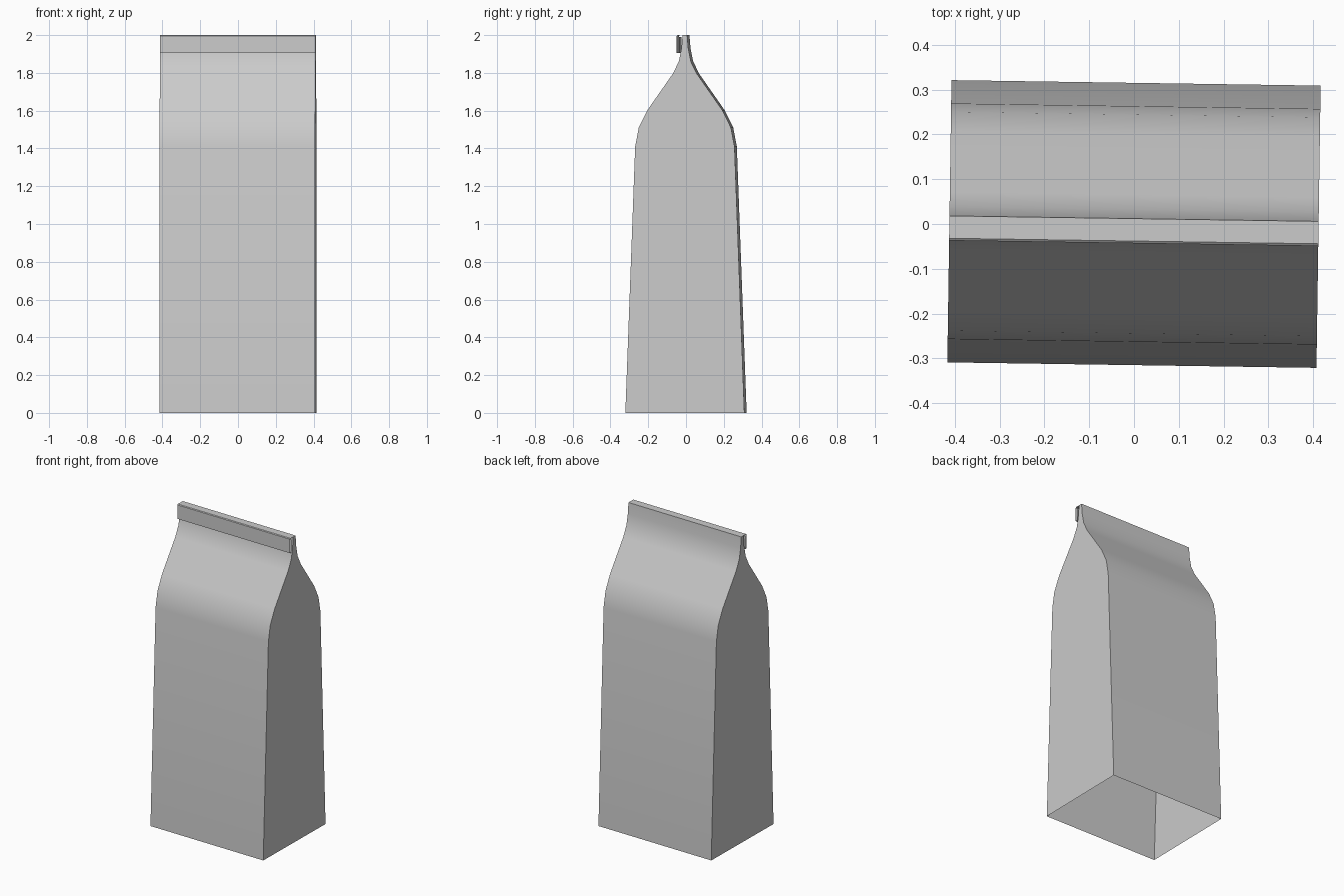
import bpy, bmesh, math

if "Cube" in bpy.data.objects:
    bpy.data.objects.remove(bpy.data.objects["Cube"])

HALF_W = 0.412
TILT = math.radians(-0.85)   # the bag stands slightly turned

# (half depth, height) rows of the bag body, bottom to top
ROWS = [(0.315, 0), (0.263, 1.41), (0.244, 1.51), (0.2, 1.6),
        (0.064, 1.795), (0.032, 1.86), (0.018, 1.93), (0.012, 2.0)]
# (y, z) path of the folded-over top strip
FOLD = [(0.012, 2.0), (-0.038, 2.0), (-0.043, 1.996), (-0.043, 1.905),
        (-0.030, 1.905), (-0.030, 1.99)]


def finish(bm, name):
    me = bpy.data.meshes.new(name)
    bm.to_mesh(me)
    bm.free()
    ob = bpy.data.objects.new(name, me)
    bpy.context.collection.objects.link(ob)
    ob.rotation_euler.z = TILT
    bpy.ops.object.select_all(action='DESELECT')
    ob.select_set(True)
    bpy.context.view_layer.objects.active = ob
    bpy.ops.object.shade_smooth_by_angle(angle=math.radians(30))
    return ob


# Bag body: open-bottomed tube that pinches shut toward the top
bm = bmesh.new()
rings = [[bm.verts.new((sx * HALF_W, sy * d, z))
          for sx, sy in ((-1, -1), (1, -1), (1, 1), (-1, 1))] for d, z in ROWS]
for a, b in zip(rings, rings[1:]):
    for i in range(4):
        j = (i + 1) % 4
        bm.faces.new((a[i], a[j], b[j], b[i]))
finish(bm, "bag_body")

# Folded top: thin sheet rolled over to the front
bm = bmesh.new()
cols = [[bm.verts.new((x, y, z)) for x in (-HALF_W, HALF_W)] for y, z in FOLD]
for a, b in zip(cols, cols[1:]):
    bm.faces.new((a[1], a[0], b[0], b[1]))
bmesh.ops.reverse_faces(bm, faces=[f for f in bm.faces if bm.faces[:][0].normal.z < 0])
bm.normal_update()
if sum(f.normal.z for f in bm.faces if f.calc_center_median().z > 1.999) < 0:
    bmesh.ops.reverse_faces(bm, faces=bm.faces[:])
finish(bm, "folded_top")
